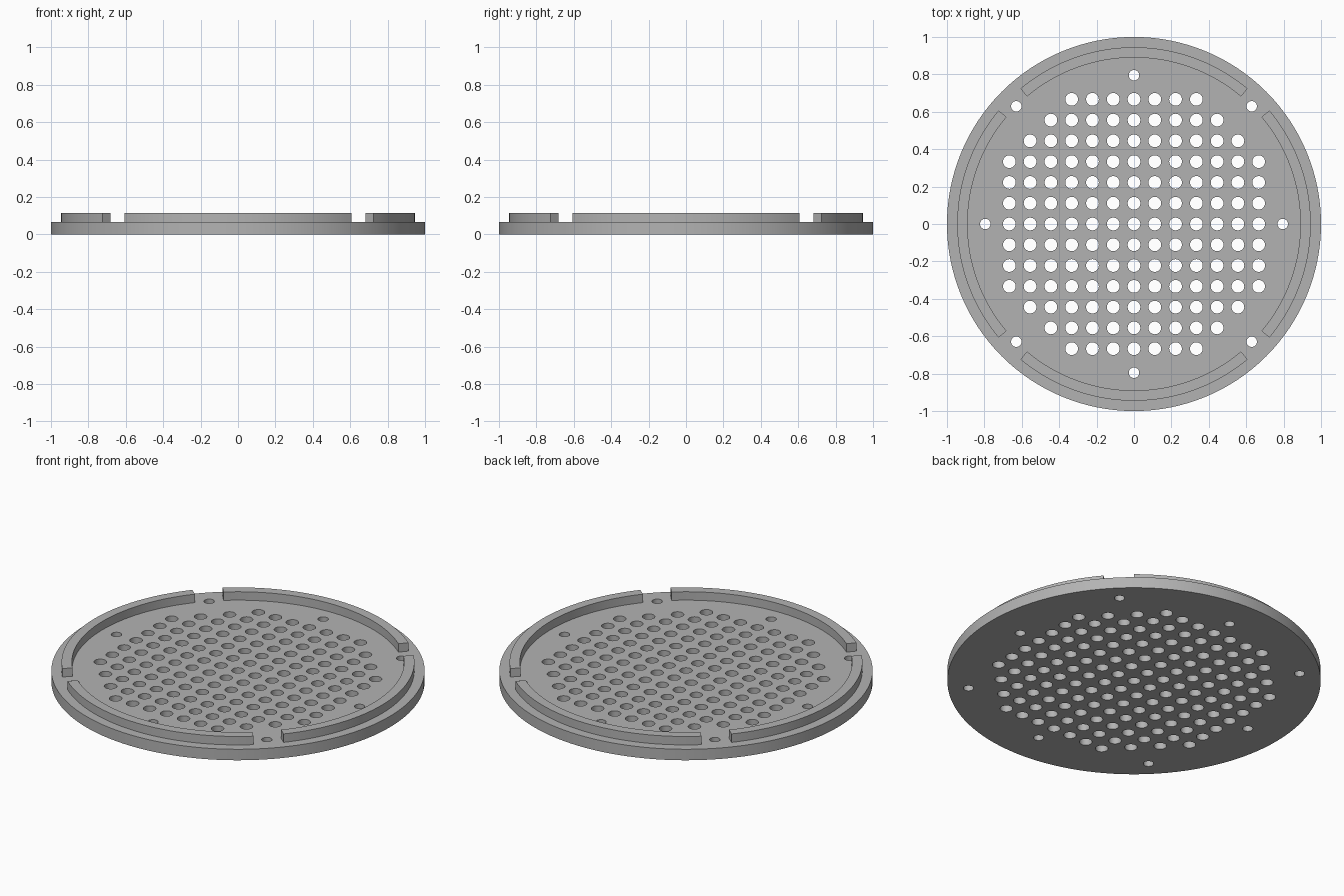
import bpy, bmesh, math
from mathutils import Matrix

if "Cube" in bpy.data.objects:
    bpy.data.objects.remove(bpy.data.objects["Cube"], do_unlink=True)

BASE_H, TOP_H = 0.065, 0.115
PITCH = 1 / 9
GREY = (0.45, 0.45, 0.45, 1)

grey = bpy.data.materials.new("plain grey")
grey.use_nodes = True
grey.diffuse_color = GREY
grey.node_tree.nodes["Principled BSDF"].inputs["Base Color"].default_value = GREY


def finish(name, bm):
    """Turn a bmesh into a named grey object."""
    bmesh.ops.recalc_face_normals(bm, faces=bm.faces)
    mesh = bpy.data.meshes.new(name)
    bm.to_mesh(mesh)
    bm.free()
    mesh.materials.append(grey)
    ob = bpy.data.objects.new(name, mesh)
    bpy.context.collection.objects.link(ob)
    return ob


def add_cylinder(bm, x, y, radius, z0, z1, sides):
    bmesh.ops.create_cone(bm, cap_ends=True, segments=sides, radius1=radius,
                          radius2=radius, depth=z1 - z0,
                          matrix=Matrix.Translation((x, y, (z0 + z1) / 2)))


def smooth(ob):
    bpy.ops.object.select_all(action="DESELECT")
    ob.select_set(True)
    bpy.context.view_layer.objects.active = ob
    bpy.ops.object.shade_smooth_by_angle(angle=math.radians(30))


# Round base plate
bm = bmesh.new()
add_cylinder(bm, 0, 0, 1, 0, BASE_H, 128)
plate = finish("base_plate", bm)

# Drain holes on a square grid inside a circle, plus eight screw holes
bm = bmesh.new()
for i in range(-6, 7):
    for j in range(-6, 7):
        if i * i + j * j <= 45:
            add_cylinder(bm, i * PITCH, j * PITCH, 0.034, -0.1, 0.2, 32)
for k in range(8):
    a = k * math.pi / 4
    r = 0.795 if k % 2 == 0 else 0.89
    add_cylinder(bm, r * math.cos(a), r * math.sin(a), 0.028, -0.1, 0.2, 32)
cutter = finish("hole_cutter", bm)
cutter.hide_render = True

# Cut the holes and bake the result
cut = plate.modifiers.new("holes", "BOOLEAN")
cut.operation = "DIFFERENCE"
cut.solver = "EXACT"
cut.object = cutter
bpy.context.view_layer.objects.active = plate
bpy.ops.object.modifier_apply(modifier=cut.name)
bpy.data.objects.remove(cutter, do_unlink=True)
smooth(plate)

# Four raised rim arcs, each swept from a rectangular section
STEPS = 32
SPAN = math.radians(80)
for side, middle in (("left", 0), ("back", 90), ("right", 180), ("front", 270)):
    bm = bmesh.new()
    section = [bm.verts.new((r, 0, z)) for r, z in
               ((0.89, BASE_H), (0.945, BASE_H), (0.945, TOP_H), (0.89, TOP_H))]
    face = bm.faces.new(section)
    start = math.radians(middle) - SPAN / 2
    bmesh.ops.rotate(bm, verts=section, matrix=Matrix.Rotation(start, 3, "Z"))
    bmesh.ops.spin(bm, geom=[face] + list(face.edges) + section, cent=(0, 0, 0),
                   axis=(0, 0, 1), angle=SPAN, steps=STEPS)
    # Keep only the outer skin of the sweep
    inner = [f for f in bm.faces if all(len(e.link_faces) > 2 for e in f.edges)]
    bmesh.ops.delete(bm, geom=inner, context="FACES_ONLY")
    smooth(finish(side + "_rim_arc", bm))
